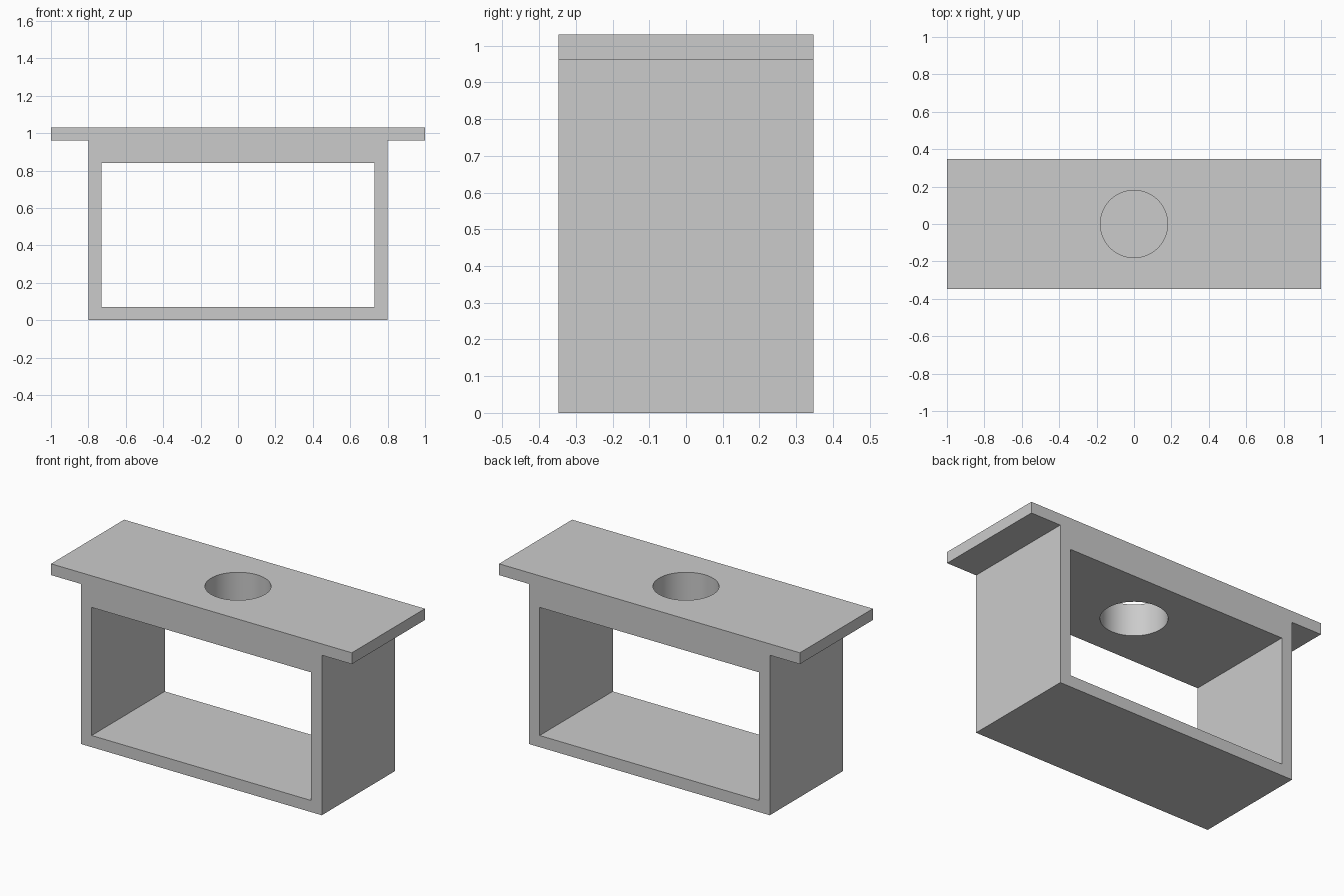
import bpy
import bmesh

if "Cube" in bpy.data.objects:
    bpy.data.objects.remove(bpy.data.objects["Cube"])

DEPTH = 0.694
HEIGHT = 1.03

grey = bpy.data.materials.new("plain grey")
grey.use_nodes = True
colour = (0.6, 0.6, 0.6, 1)
grey.diffuse_color = colour
grey.node_tree.nodes["Principled BSDF"].inputs["Base Color"].default_value = colour


def extrude_profile(name, points, depth):
    """Extrude an x-z outline along y, centred on y = 0."""
    bm = bmesh.new()
    face = bm.faces.new([bm.verts.new((x, -depth / 2, z)) for x, z in points])
    result = bmesh.ops.extrude_face_region(bm, geom=[face])
    moved = [v for v in result["geom"] if isinstance(v, bmesh.types.BMVert)]
    bmesh.ops.translate(bm, verts=moved, vec=(0, depth, 0))
    bmesh.ops.recalc_face_normals(bm, faces=bm.faces)
    mesh = bpy.data.meshes.new(name)
    bm.to_mesh(mesh)
    bm.free()
    mesh.materials.append(grey)
    obj = bpy.data.objects.new(name, mesh)
    bpy.context.collection.objects.link(obj)
    return obj


def cut(target, cutter):
    """Subtract the cutter for good and remove it."""
    cutter.hide_render = True
    mod = target.modifiers.new("cut", 'BOOLEAN')
    mod.operation = 'DIFFERENCE'
    mod.solver = 'EXACT'
    mod.object = cutter
    bpy.context.view_layer.objects.active = target
    bpy.ops.object.modifier_apply(modifier=mod.name)
    bpy.data.objects.remove(cutter)


# Box body with overhanging top flanges, mirrored about x = 0
half = [(0.8, 0), (0.8, 0.962), (1, 0.962), (1, HEIGHT)]
outline = half + [(-x, z) for x, z in reversed(half)]
frame = extrude_profile("flanged_box_frame", outline, DEPTH)

# Rectangular opening from front to back
opening = [(-0.73, 0.07), (0.73, 0.07), (0.73, 0.84), (-0.73, 0.84)]
cut(frame, extrude_profile("opening_cutter", opening, DEPTH * 2))

# Round hole through the top slab
bpy.ops.mesh.primitive_cylinder_add(vertices=64, radius=0.18, depth=0.5,
                                    location=(0, 0, HEIGHT))
hole = bpy.context.object
hole.name = "hole_cutter"
hole.data.materials.append(grey)
cut(frame, hole)

# Smooth hole wall, sharp edges elsewhere
bpy.ops.object.select_all(action='DESELECT')
frame.select_set(True)
bpy.context.view_layer.objects.active = frame
bpy.ops.object.shade_smooth_by_angle()
